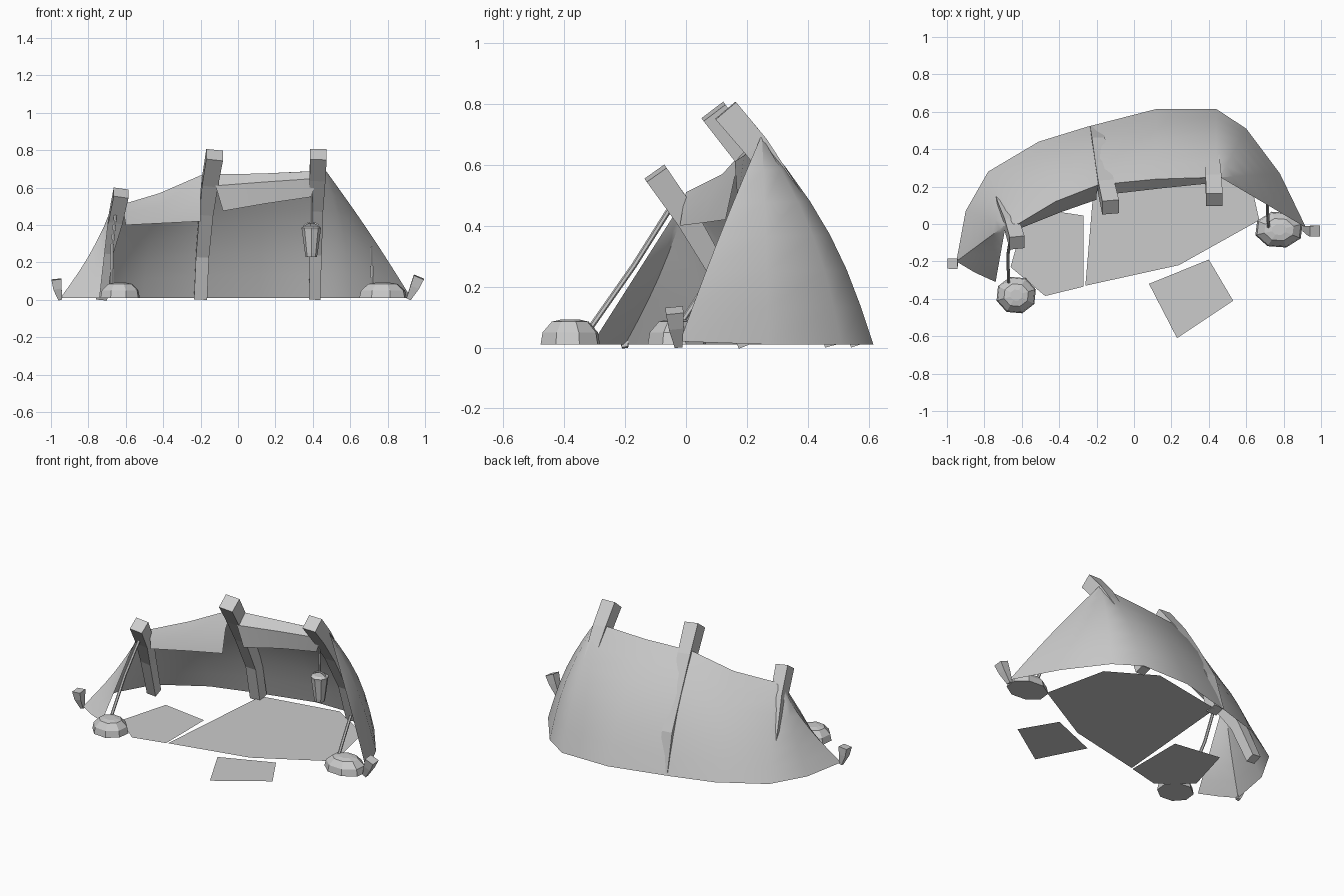
import bpy, bmesh, math
from mathutils import Vector

cube = bpy.data.objects.get("Cube")
if cube:
    bpy.data.objects.remove(cube, do_unlink=True)

grey = bpy.data.materials.new("plain grey")
grey.use_nodes = True
grey.diffuse_color = (0.6, 0.6, 0.6, 1)
grey.node_tree.nodes["Principled BSDF"].inputs["Base Color"].default_value = (0.6, 0.6, 0.6, 1)


def finish(name, bm, smooth=None):
    mesh = bpy.data.meshes.new(name)
    bm.to_mesh(mesh)
    bm.free()
    obj = bpy.data.objects.new(name, mesh)
    bpy.context.collection.objects.link(obj)
    mesh.materials.append(grey)
    if smooth:
        bpy.ops.object.select_all(action='DESELECT')
        obj.select_set(True)
        bpy.context.view_layer.objects.active = obj
        bpy.ops.object.shade_smooth_by_angle(angle=math.radians(smooth))
    return obj


def loft(name, rings, closed=True, smooth=None):
    """Skin a list of equal point rows; closed rows become capped solids."""
    bm = bmesh.new()
    rows = [[bm.verts.new(p) for p in ring] for ring in rings]
    n = len(rows[0])
    for a, b in zip(rows, rows[1:]):
        for i in range(n if closed else n - 1):
            j = (i + 1) % n
            bm.faces.new((a[i], b[i], b[j], a[j]))
    if closed:
        bm.faces.new(rows[0])
        bm.faces.new(rows[-1])
        bmesh.ops.recalc_face_normals(bm, faces=bm.faces)
    return finish(name, bm, smooth)


def sweep(name, path, widths, sides=4, smooth=None):
    """Regular cross-section carried along a path, width given per point."""
    pts = [Vector(p) for p in path]
    rings = []
    for k, p in enumerate(pts):
        t = (pts[min(k + 1, len(pts) - 1)] - pts[max(k - 1, 0)]).normalized()
        side = (Vector((1, 0, 0)) - t * t.x).normalized()
        up = t.cross(side)
        r = widths[k] / 2 / math.cos(math.pi / sides)
        angles = [2 * math.pi * (i + 0.5) / sides for i in range(sides)]
        rings.append([p + side * r * math.cos(a) + up * r * math.sin(a) for a in angles])
    return loft(name, rings, True, smooth)


def lathe(name, x, y, profile, sx=1, sy=1, sides=8, turn=0.0):
    rings = []
    for r, z in profile:
        angles = [2 * math.pi * i / sides + turn for i in range(sides)]
        rings.append([(x + sx * r * math.cos(a), y + sy * r * math.sin(a), z) for a in angles])
    return loft(name, rings)


# Canvas: each column runs from a top point to a foot, with an outward bulge
columns = [
    ((-0.69, -0.03, 0.45), (-0.74, -0.31, 0.01), 0.0),
    ((-0.69, -0.01, 0.46), (-0.85, -0.26, 0.01), -0.02),
    ((-0.68, 0.0, 0.47), (-0.95, -0.20, 0.01), -0.02),
    ((-0.66, 0.0, 0.49), (-0.90, 0.07, 0.01), 0.0),
    ((-0.62, 0.0, 0.51), (-0.78, 0.28, 0.01), 0.02),
    ((-0.42, 0.12, 0.57), (-0.51, 0.44, 0.01), 0.03),
    ((-0.19, 0.21, 0.67), (-0.25, 0.52, 0.01), 0.035),
    ((0.12, 0.24, 0.675), (0.12, 0.615, 0.01), 0.04),
    ((0.44, 0.25, 0.69), (0.44, 0.615, 0.01), 0.045),
    ((0.46, 0.25, 0.69), (0.60, 0.51, 0.01), 0.045),
    ((0.465, 0.25, 0.69), (0.78, 0.27, 0.01), 0.035),
    ((0.47, 0.245, 0.69), (0.92, -0.02, 0.02), 0.01),
]
sheet = []
for top, foot, bulge in columns:
    top, foot = Vector(top), Vector(foot)
    chord = foot - top
    flat = Vector((chord.x, chord.y, 0)).normalized()
    out = (flat - chord * flat.dot(chord) / chord.length_squared).normalized()
    sheet.append([top.lerp(foot, i / 6) + out * bulge * math.sin(math.pi * i / 6)
                  for i in range(7)])
loft("canvas", sheet, closed=False, smooth=35)

# Front flaps hanging from the top edge
loft("left_flap", [
    [(-0.19, 0.21, 0.67), (-0.2, 0.16, 0.56), (-0.2, 0.13, 0.42)],
    [(-0.42, 0.12, 0.57), (-0.42, 0.08, 0.5), (-0.4, 0.06, 0.41)],
    [(-0.62, 0.0, 0.51), (-0.61, -0.01, 0.46), (-0.6, -0.02, 0.4)],
], closed=False, smooth=35)
loft("right_flap", [
    [(0.46, 0.25, 0.69), (0.43, 0.22, 0.65), (0.39, 0.23, 0.55)],
    [(0.12, 0.24, 0.675), (0.14, 0.19, 0.63), (0.15, 0.21, 0.515)],
    [(-0.19, 0.21, 0.67), (-0.12, 0.16, 0.61), (-0.08, 0.17, 0.475)],
], closed=False, smooth=50)

# Bent square poles under the canvas
sweep("left_pole", [(-0.625, -0.1, 0.572), (-0.655, 0.0, 0.43), (-0.7, 0.1, 0.26),
                    (-0.73, 0.2, 0.01)], [0.08, 0.075, 0.065, 0.06])
sweep("middle_pole", [(-0.125, 0.09, 0.775), (-0.15, 0.2, 0.63), (-0.17, 0.3, 0.47),
                      (-0.19, 0.43, 0.24), (-0.2, 0.49, 0.01)],
      [0.09, 0.085, 0.075, 0.07, 0.07])
sweep("right_pole", [(0.43, 0.13, 0.778), (0.425, 0.23, 0.66), (0.42, 0.35, 0.49),
                     (0.415, 0.49, 0.25), (0.41, 0.57, 0.01)],
      [0.088, 0.085, 0.07, 0.065, 0.06])

# Anchor stones
stone = [(1.0, 0.01), (0.93, 0.05), (0.62, 0.085), (0.3, 0.092)]
lathe("left_stone", -0.63, -0.38, stone, 0.11, 0.102, turn=0.3)
lathe("right_stone", 0.775, -0.03, stone, 0.132, 0.1, turn=0.3)

# Ropes tied to the stones
sweep("left_rope", [(-0.655, -0.05, 0.46), (-0.675, -0.17, 0.27), (-0.67, -0.31, 0.07)],
      [0.016] * 3, 6, 40)
sweep("right_rope", [(0.715, 0.11, 0.28), (0.715, 0.05, 0.18), (0.72, -0.02, 0.075)],
      [0.016] * 3, 6, 40)

# Ground stakes
sweep("left_stake", [(-0.97, -0.212, 0.11), (-0.965, -0.208, 0.06), (-0.95, -0.2, 0.0)],
      [0.055, 0.045, 0.02])
sweep("right_stake", [(0.967, -0.038, 0.122), (0.945, -0.033, 0.07), (0.912, -0.025, 0.005)],
      [0.058, 0.048, 0.025])

# Hanging lantern
lathe("lantern", 0.392, 0.26, [(0.03, 0.23), (0.034, 0.25), (0.05, 0.37),
                               (0.053, 0.385), (0.035, 0.395)])
handle = [(0.392 + 0.042 * math.cos(a), 0.26, 0.385 + 0.028 * math.sin(a))
          for a in [math.pi * i / 6 for i in range(7)]]
curve = bpy.data.curves.new("lantern_handle", 'CURVE')
curve.dimensions = '3D'
curve.bevel_depth = 0.005
curve.bevel_resolution = 1
spline = curve.splines.new('POLY')
spline.points.add(len(handle) - 1)
for point, co in zip(spline.points, handle):
    point.co = (*co, 1)
curve.materials.append(grey)
bpy.context.collection.objects.link(bpy.data.objects.new("lantern_handle", curve))
sweep("lantern_rope", [(0.392, 0.25, 0.63), (0.392, 0.26, 0.41)], [0.013] * 2, 6, 40)

# Flat ground cloths
cloths = {
    "main_ground_cloth": [(-0.26, -0.33), (0.24, -0.22), (0.67, 0.02),
                          (0.58, 0.42), (0.3, 0.59), (-0.19, 0.5)],
    "left_ground_cloth": [(-0.27, -0.335), (-0.27, 0.045), (-0.57, 0.09),
                          (-0.66, -0.23), (-0.475, -0.385)],
    "front_mat": [(0.08, -0.32), (0.23, -0.61), (0.53, -0.41), (0.4, -0.19)],
}
for name, outline in cloths.items():
    bm = bmesh.new()
    bm.faces.new([bm.verts.new((x, y, 0.01)) for x, y in outline])
    finish(name, bm)
